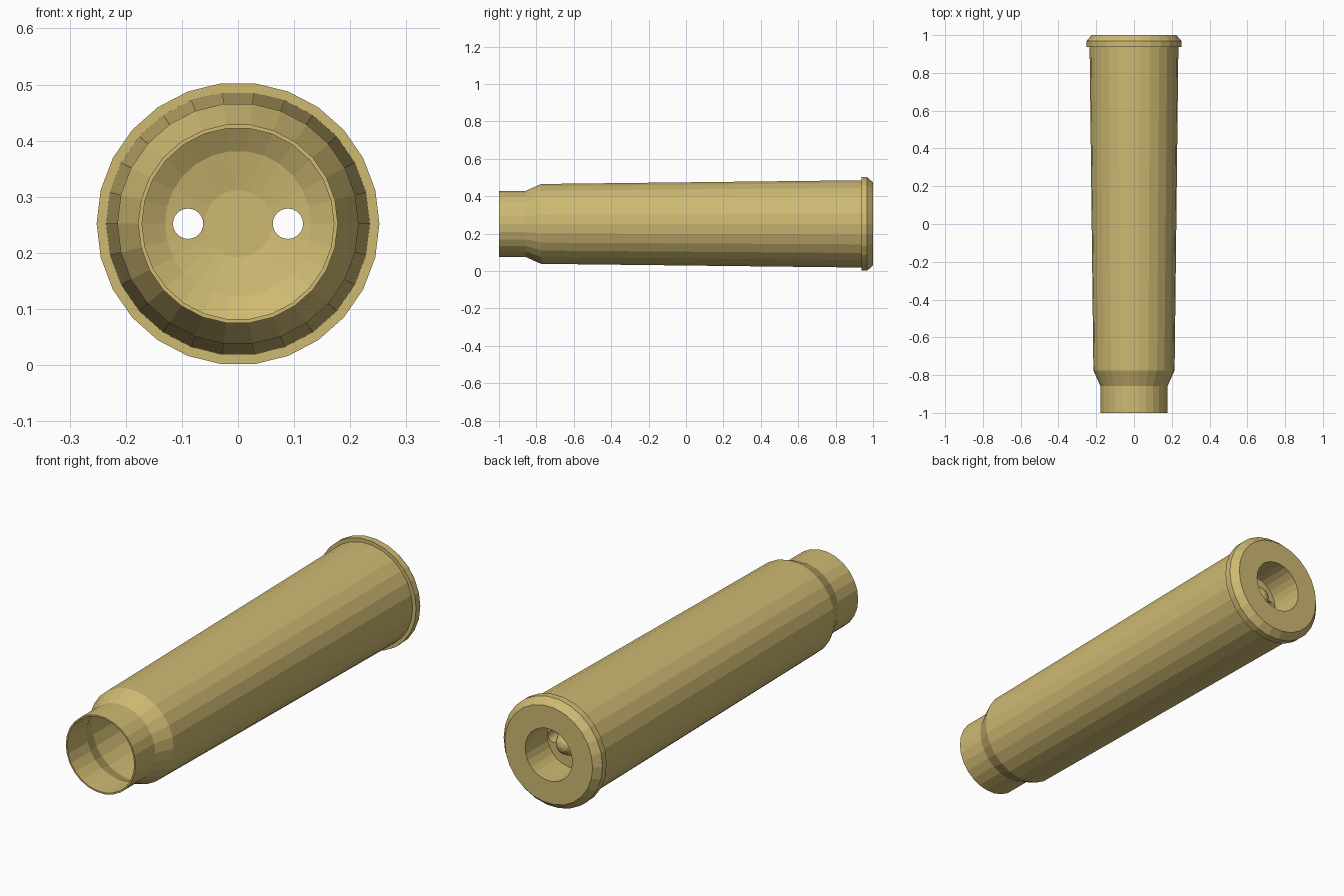
import bpy, bmesh, math
from mathutils import Matrix

if "Cube" in bpy.data.objects:
    bpy.data.objects.remove(bpy.data.objects["Cube"])

SIDES = 26
AXIS_Z = 0.252

brass = bpy.data.materials.new("brass")
brass.diffuse_color = (0.62, 0.49, 0.17, 1)
brass.use_nodes = True
brass.node_tree.nodes["Principled BSDF"].inputs["Base Color"].default_value = brass.diffuse_color


def lathe(name, profile):
    """Revolve (radius, y) points around the long axis."""
    bm = bmesh.new()
    verts = [bm.verts.new((r, y, 0)) for r, y in profile]
    edges = [bm.edges.new(pair) for pair in zip(verts, verts[1:])]
    bmesh.ops.spin(bm, geom=verts + edges, cent=(0, 0, 0), axis=(0, 1, 0),
                   angle=math.tau, steps=SIDES)
    bmesh.ops.remove_doubles(bm, verts=bm.verts, dist=1e-4)
    bmesh.ops.recalc_face_normals(bm, faces=bm.faces)
    mesh = bpy.data.meshes.new(name)
    bm.to_mesh(mesh)
    bm.free()
    mesh.materials.append(brass)
    obj = bpy.data.objects.new(name, mesh)
    obj.location.z = AXIS_Z
    bpy.context.collection.objects.link(obj)
    return obj


# Anvil dome in the primer pocket
dome = [(0.058 * math.cos(a), 0.84 + 0.07 * math.sin(a))
        for a in (math.radians(d) for d in (0, 22, 45, 68))]

# Closed section: inner bowl, inner wall, mouth, outer wall, rim, pocket, anvil
case = lathe("casing", [
    (0, 0.79), (0.06, 0.79), (0.13, 0.775), (0.18, 0.745), (0.208, 0.66),
    (0.207, -0.77), (0.171, -0.857), (0.171, -1.0),
    (0.178, -1.0), (0.178, -0.857), (0.215, -0.775), (0.235, 0.937),
    (0.252, 0.937), (0.252, 0.968), (0.224, 1.0),
    (0.12, 1.0), (0.12, 0.84),
] + dome + [(0, 0.91)])

# Two flash holes through the web
bm = bmesh.new()
for x in (-0.089, 0.089):
    place = Matrix.Translation((x, 0.81, AXIS_Z)) @ Matrix.Rotation(math.pi / 2, 4, 'X')
    bmesh.ops.create_cone(bm, cap_ends=True, segments=24, radius1=0.027,
                          radius2=0.027, depth=0.16, matrix=place)
cut_mesh = bpy.data.meshes.new("flash_hole_cutter")
bm.to_mesh(cut_mesh)
bm.free()
cut_mesh.materials.append(brass)
cutter = bpy.data.objects.new("flash_hole_cutter", cut_mesh)
cutter.hide_render = True
bpy.context.collection.objects.link(cutter)

mod = case.modifiers.new("flash_holes", 'BOOLEAN')
mod.operation = 'DIFFERENCE'
mod.solver = 'EXACT'
mod.object = cutter
bpy.context.view_layer.objects.active = case
bpy.ops.object.modifier_apply(modifier=mod.name)
bpy.data.objects.remove(cutter)
